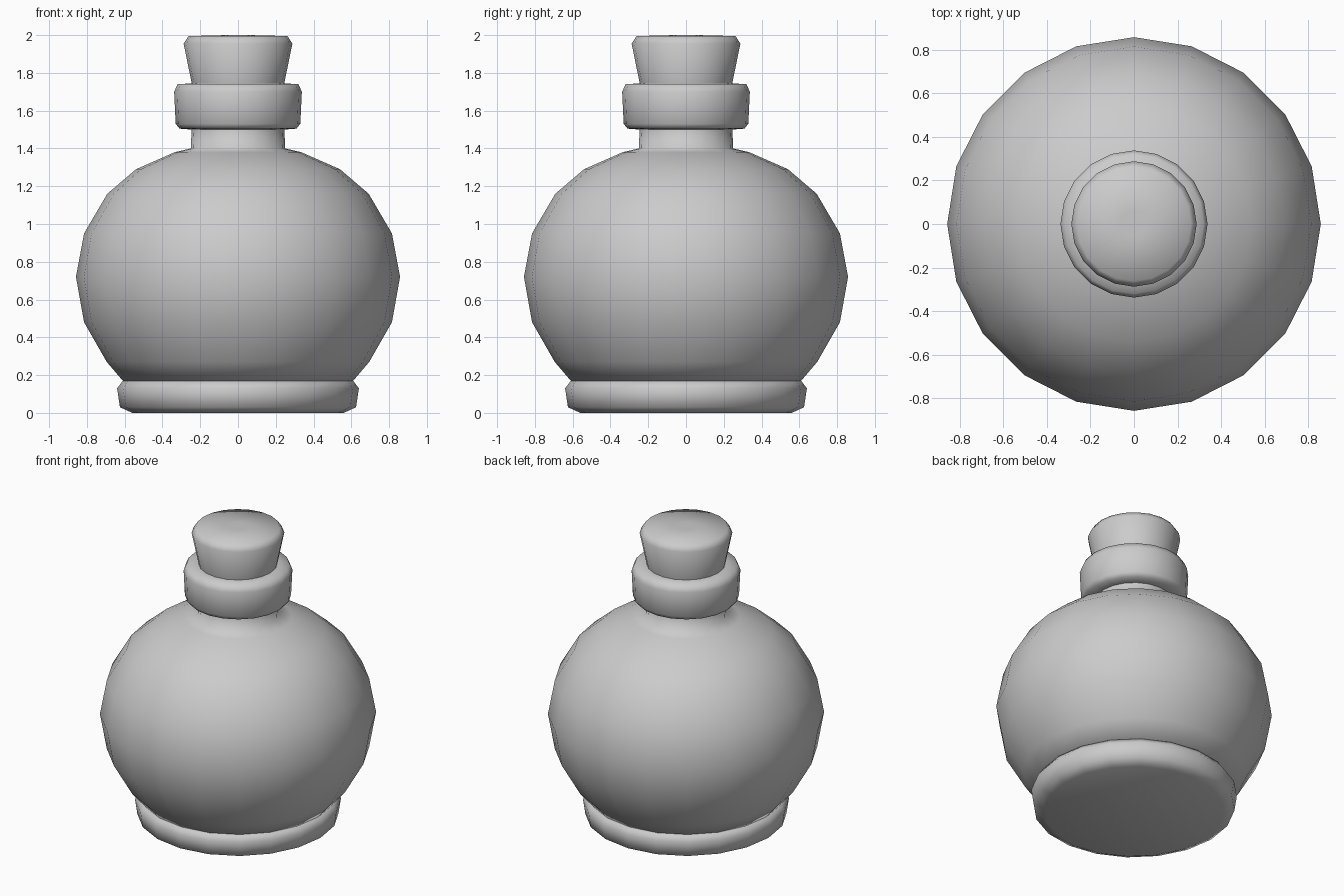
import bpy
import bmesh
from math import cos, sin, tau, radians

SIDES = 20

cube = bpy.data.objects.get("Cube")
if cube:
    bpy.data.objects.remove(cube, do_unlink=True)

grey = bpy.data.materials.new("plain grey")
grey.use_nodes = True
colour = (0.6, 0.6, 0.6, 1)
grey.diffuse_color = colour
grey.node_tree.nodes["Principled BSDF"].inputs["Base Color"].default_value = colour


def lathe(name, profile, sharp_angle):
    """Turn a (radius, height) profile around z and cap both ends."""
    bm = bmesh.new()
    rings = [[bm.verts.new((r * cos(tau * i / SIDES), r * sin(tau * i / SIDES), z))
              for i in range(SIDES)] for r, z in profile]
    for low, high in zip(rings, rings[1:]):
        for i in range(SIDES):
            j = (i + 1) % SIDES
            bm.faces.new((low[i], low[j], high[j], high[i]))
    bm.faces.new(rings[0][::-1])
    bm.faces.new(rings[-1])
    mesh = bpy.data.meshes.new(name)
    bm.to_mesh(mesh)
    bm.free()
    mesh.materials.append(grey)
    obj = bpy.data.objects.new(name, mesh)
    bpy.context.collection.objects.link(obj)
    bpy.ops.object.select_all(action="DESELECT")
    obj.select_set(True)
    bpy.context.view_layer.objects.active = obj
    bpy.ops.object.shade_smooth_by_angle(angle=radians(sharp_angle))
    return obj


# Foot ring under the bottle
lathe("foot_ring", [(0.56, 0), (0.625, 0.03), (0.64, 0.13), (0.61, 0.17)], 75)

# Round bottle body with its short neck
lathe("bottle_body", [(0.61, 0.17), (0.695, 0.27), (0.815, 0.48), (0.858, 0.72),
                      (0.815, 0.95), (0.692, 1.16), (0.54, 1.29), (0.335, 1.38),
                      (0.25, 1.40), (0.245, 1.51)], 80)

# Thick lip around the mouth
lathe("neck_lip", [(0.245, 1.50), (0.31, 1.505), (0.33, 1.53), (0.338, 1.70),
                   (0.32, 1.74), (0.24, 1.745)], 80)

# Tapered stopper
lathe("stopper", [(0.243, 1.735), (0.288, 1.955), (0.262, 1.995), (0.06, 2.0)], 70)
